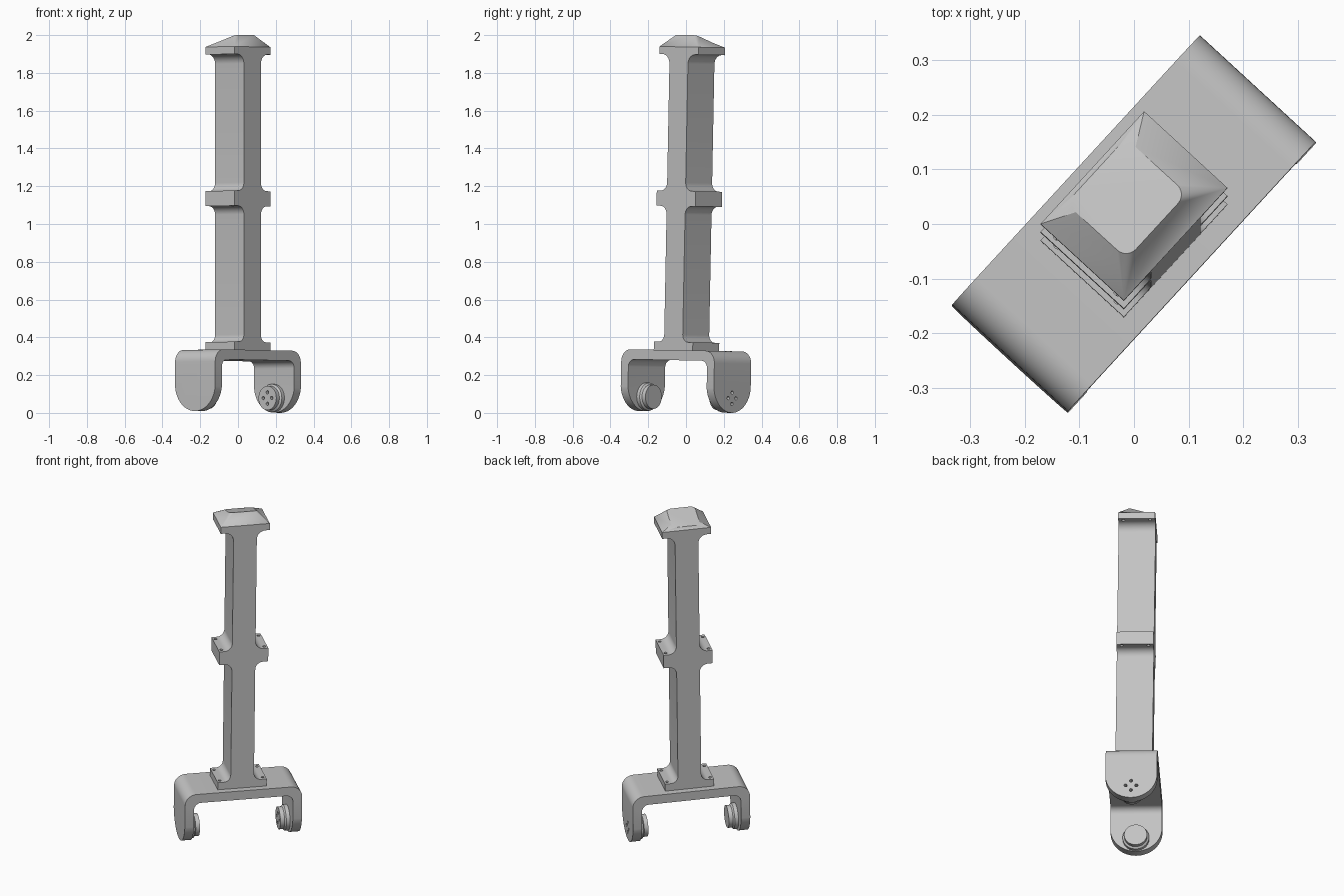
import bpy, bmesh, math
from mathutils import Matrix, Vector

if "Cube" in bpy.data.objects:
    bpy.data.objects.remove(bpy.data.objects["Cube"], do_unlink=True)

grey = bpy.data.materials.new("plain_grey")
grey.use_nodes = True
COLOUR = (0.55, 0.55, 0.55, 1)
grey.diffuse_color = COLOUR
grey.node_tree.nodes["Principled BSDF"].inputs["Base Color"].default_value = COLOUR

# The whole stand is turned on its base and leans very slightly backwards
POSE = (Matrix.Translation((0, -0.004, 0.005))
        @ Matrix.Rotation(math.radians(-1.1), 4, 'X')
        @ Matrix.Rotation(math.radians(47.4), 4, 'Z'))


def finish(name, bm):
    bmesh.ops.recalc_face_normals(bm, faces=bm.faces)
    mesh = bpy.data.meshes.new(name)
    bm.to_mesh(mesh)
    bm.free()
    mesh.materials.append(grey)
    ob = bpy.data.objects.new(name, mesh)
    ob.matrix_world = POSE
    bpy.context.collection.objects.link(ob)
    return ob


def arc(cx, cz, r, start, end, steps=10):
    angles = [math.radians(start + (end - start) * i / steps) for i in range(steps + 1)]
    return [(cx + r * math.cos(a), cz + r * math.sin(a)) for a in angles]


def prism(name, outline, half, along_x=False):
    """Extrude an upright outline along y, or along x."""
    bm = bmesh.new()
    rings = []
    for d in (-half, half):
        rings.append([bm.verts.new((d, a, z) if along_x else (a, d, z)) for a, z in outline])
    for ring in rings:
        bm.faces.new(ring)
    n = len(outline)
    for i in range(n):
        j = (i + 1) % n
        bm.faces.new((rings[0][i], rings[0][j], rings[1][j], rings[1][i]))
    return finish(name, bm)


def add_lathe(bm, profile, centre, axis, sides=40):
    """Solid of revolution; profile holds (radius, distance along axis)."""
    turn = Vector((0, 0, 1)).rotation_difference(Vector(axis))
    rings = []
    for r, h in profile:
        ring = []
        for i in range(sides):
            a = math.tau * i / sides
            point = Vector((r * math.cos(a), r * math.sin(a), h))
            ring.append(bm.verts.new(turn @ point + Vector(centre)))
        rings.append(ring)
    for low, high in zip(rings, rings[1:]):
        for i in range(sides):
            j = (i + 1) % sides
            bm.faces.new((low[i], low[j], high[j], high[i]))
    bm.faces.new(rings[0])
    bm.faces.new(rings[-1])


def cut(ob, tool, operation='DIFFERENCE'):
    bpy.context.view_layer.update()
    mod = ob.modifiers.new("cut", 'BOOLEAN')
    mod.operation, mod.object, mod.solver = operation, tool, 'EXACT'
    bpy.context.view_layer.objects.active = ob
    bpy.ops.object.modifier_apply(modifier=mod.name)


def mirrored(half_outline):
    return half_outline + [(-x, z) for x, z in reversed(half_outline)]


# Post: I-shaped outline with filleted flanges at base, middle and top
W, F = 0.0665, 0.14
DEPTH = 0.1035
BASE, BASE_TOP, MID, MID_TOP, CAP, CAP_TOP = 0.326, 0.369, 1.089, 1.169, 1.892, 1.932


def rising_web(low, high, r_low, r_high):
    return ([(F, low)] + arc(W + r_low, low + r_low, r_low, 270, 180)
            + arc(W + r_high, high - r_high, r_high, 180, 90) + [(F, high)])


post = prism("post", mirrored([(F, BASE)] + rising_web(BASE_TOP, MID, 0.04, 0.045)
                              + rising_web(MID_TOP, CAP, 0.045, 0.05) + [(F, CAP_TOP)]), DEPTH)

# Bolt holes through the flanges
bm = bmesh.new()
for sx in (-1, 1):
    for sy in (-1, 1):
        for low, high in ((0.345, 0.42), (1.05, 1.21), (1.85, 1.91)):
            add_lathe(bm, [(0.009, low), (0.009, high)],
                      (sx * 0.123, sy * 0.075, 0), (0, 0, 1), 16)
bolt_cutter = finish("bolt_cutter", bm)
cut(post, bolt_cutter)

# Cap: rectangle lofted to a sloping rounded top
FRONT, BACK, SIDE, R = -0.057, 0.0945, 0.081, 0.024
bm = bmesh.new()
base, corners = [], []
for sx, sy, start in ((1, 1, 0), (-1, 1, 90), (-1, -1, 180), (1, -1, 270)):
    base.append(bm.verts.new((sx * F, sy * DEPTH, CAP_TOP)))
    cy = BACK - R if sy > 0 else FRONT + R
    rim = arc(sx * (SIDE - R), cy, R, start, start + 90, 6)
    corners.append([bm.verts.new((x, y, 1.995 - 0.045 * (y - FRONT) / (BACK - FRONT)))
                    for x, y in rim])
for i in range(4):
    j = (i + 1) % 4
    for a, b in zip(corners[i], corners[i][1:]):
        bm.faces.new((base[i], b, a))
    bm.faces.new((base[i], base[j], corners[j][0], corners[i][-1]))
bm.faces.new([v for corner in corners for v in corner])
bm.faces.new(list(reversed(base)))
cap = finish("cap", bm)

# Fork bracket: upside-down U with round-ended legs
OUT, INN, ROOF = 0.335, 0.283, 0.273
fork = prism("fork_bracket", mirrored(arc(INN - 0.04, ROOF - 0.04, 0.04, 90, 0)
                                      + [(INN, 0), (OUT, 0)]
                                      + arc(OUT - 0.065, BASE - 0.065, 0.065, 0, 90)), 0.144)
leg_shape = prism("leg_shape", arc(0, 0.145, 0.145, 180, 360, 32)
                  + [(0.145, 0.4), (-0.145, 0.4)], 0.5, True)
cut(fork, leg_shape, 'INTERSECT')

# Stepped axle mounts on the inside of each leg
AXLE = 0.077
mounts = []
for name, s in (("left_axle_mount", 1), ("right_axle_mount", -1)):
    bm = bmesh.new()
    add_lathe(bm, [(0.074, 0.295), (0.074, 0.262), (0.064, 0.254), (0.064, 0.23)],
              (0, 0, AXLE), (s, 0, 0))
    mounts.append(finish(name, bm))

# Four axle screw holes through the left leg and mount
bm = bmesh.new()
for dy, dz in ((1, 0), (-1, 0), (0, 1), (0, -1)):
    add_lathe(bm, [(0.009, 0.2), (0.009, 0.4)],
              (0, dy * 0.03, AXLE + dz * 0.03), (1, 0, 0), 16)
axle_cutter = finish("axle_cutter", bm)
cut(fork, axle_cutter)
cut(mounts[0], axle_cutter)

for helper in (bolt_cutter, leg_shape, axle_cutter):
    bpy.data.objects.remove(helper, do_unlink=True)

# Smooth the fillets, keep the edges crisp
bpy.ops.object.select_all(action='DESELECT')
for ob in [post, cap, fork] + mounts:
    ob.select_set(True)
bpy.context.view_layer.objects.active = post
bpy.ops.object.shade_smooth_by_angle(angle=math.radians(25))
